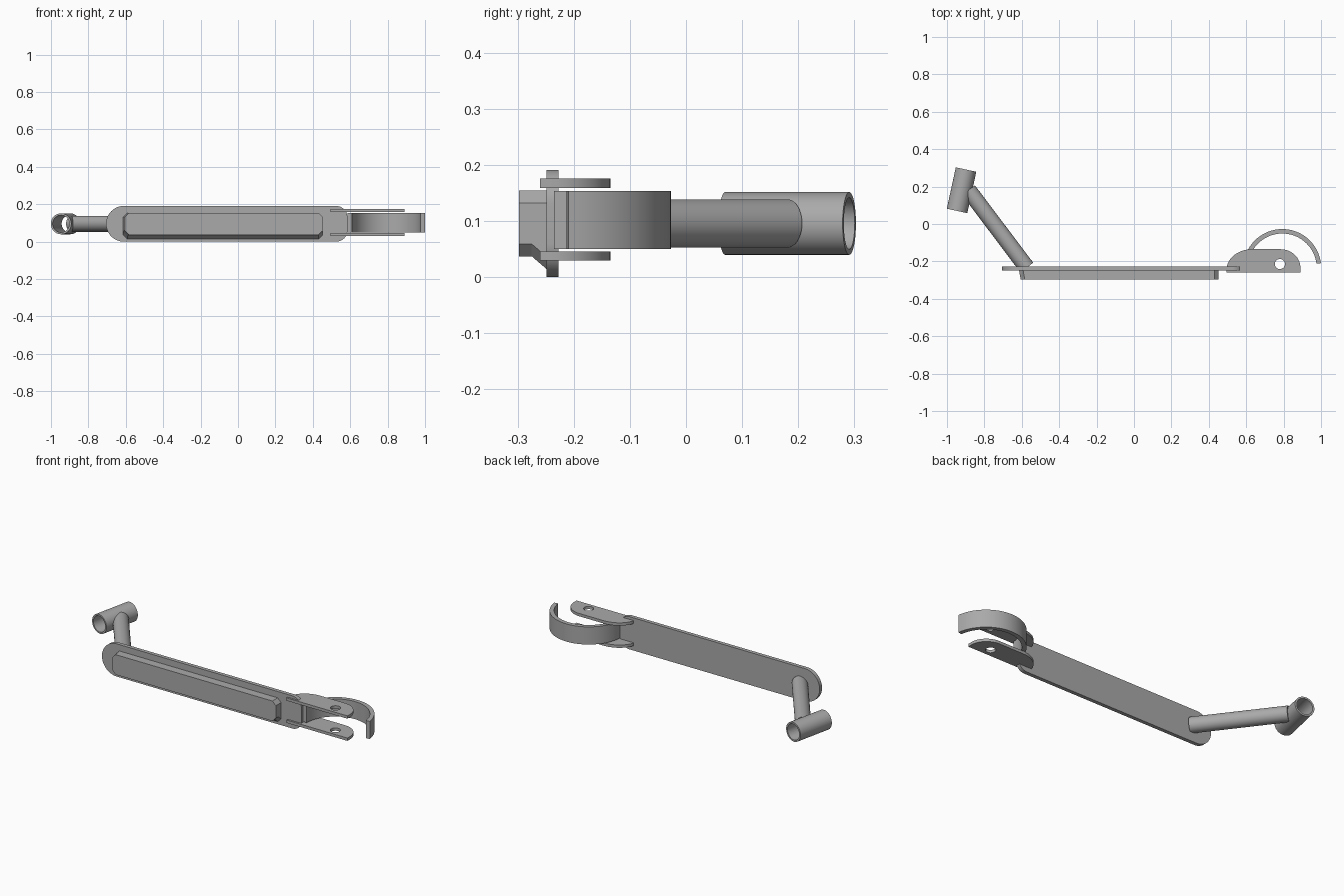
import bpy, bmesh, math
from mathutils import Matrix, Vector

if "Cube" in bpy.data.objects:
    bpy.data.objects.remove(bpy.data.objects["Cube"])

GREY = (0.4, 0.4, 0.4, 1)
metal = bpy.data.materials.new("plain grey")
metal.use_nodes = True
metal.diffuse_color = GREY
metal.node_tree.nodes["Principled BSDF"].inputs["Base Color"].default_value = GREY

MID = 0.0955          # height of the model's centre plane
UPRIGHT = Matrix.Rotation(math.pi / 2, 4, 'X')   # outline x,y becomes x,z


def arc(cx, cy, rx, start, end, steps=24, ry=None):
    """Points of an arc in degrees."""
    ry = ry or rx
    angles = [math.radians(start + (end - start) * i / steps) for i in range(steps + 1)]
    return [(cx + rx * math.cos(a), cy + ry * math.sin(a)) for a in angles]


def circle(radius, cx=0, cy=0, steps=40):
    return arc(cx, cy, radius, 0, 360, steps)[:-1]


def finish(obj):
    obj.data.materials.clear()
    obj.data.materials.append(metal)
    bpy.ops.object.select_all(action='DESELECT')
    obj.select_set(True)
    bpy.context.view_layer.objects.active = obj
    bpy.ops.object.shade_smooth_by_angle(angle=math.radians(30))
    return obj


def plate(name, outlines, thickness, matrix):
    """Extrude flat outlines; inner outlines become holes."""
    curve = bpy.data.curves.new(name, 'CURVE')
    curve.dimensions = '2D'
    curve.fill_mode = 'BOTH'
    curve.extrude = thickness / 2
    for points in outlines:
        spline = curve.splines.new('POLY')
        spline.points.add(len(points) - 1)
        for p, (x, y) in zip(spline.points, points):
            p.co = (x, y, 0, 1)
        spline.use_cyclic_u = True
    source = bpy.data.objects.new(name, curve)
    bpy.context.collection.objects.link(source)
    mesh = bpy.data.meshes.new_from_object(source.evaluated_get(bpy.context.evaluated_depsgraph_get()))
    bpy.data.objects.remove(source)
    bm = bmesh.new()
    bm.from_mesh(mesh)
    bmesh.ops.remove_doubles(bm, verts=bm.verts, dist=0.0001)
    bmesh.ops.recalc_face_normals(bm, faces=bm.faces)
    bm.transform(matrix)
    bm.to_mesh(mesh)
    bm.free()
    mesh.name = name
    obj = bpy.data.objects.new(name, mesh)
    bpy.context.collection.objects.link(obj)
    return finish(obj)


def tube(name, start, end, outlines):
    """Extrude round outlines between two points."""
    a, b = Vector(start), Vector(end)
    turn = (b - a).to_track_quat('Z', 'Y').to_matrix().to_4x4()
    return plate(name, outlines, (b - a).length, Matrix.Translation((a + b) / 2) @ turn)


# Deck: long plate, round at one end and round-cornered at the other
corner = 0.06
deck = (arc(-0.61, 0, MID, 90, 270, 32)
        + arc(0.585 - corner, corner - MID, corner, -90, 0, 12)
        + arc(0.585 - corner, MID - corner, corner, 0, 90, 12))
plate("deck", [deck], 0.022, Matrix.Translation((0, -0.238, MID)) @ UPRIGHT)


# Foot board: chamfered block with a sloping lower side
def chamfered(x0, x1, z0, z1, c):
    return [(x0 + c, z0), (x1 - c, z0), (x1, z0 + c), (x1, z1 - c),
            (x1 - c, z1), (x0 + c, z1), (x0, z1 - c), (x0, z0 + c)]


bm = bmesh.new()
front = [bm.verts.new((x, -0.298, z)) for x, z in chamfered(-0.605, 0.453, 0.037, 0.154, 0.022)]
middle = [bm.verts.new((x, -0.275, z)) for x, z in chamfered(-0.61, 0.453, 0.037, 0.154, 0.022)]
back = [bm.verts.new((x, -0.246, z)) for x, z in chamfered(-0.615, 0.453, 0.012, 0.154, 0.022)]
bm.faces.new(front)
bm.faces.new(back[::-1])
for ring_a, ring_b in ((front, middle), (middle, back)):
    for i in range(8):
        j = (i + 1) % 8
        bm.faces.new((ring_a[i], ring_a[j], ring_b[j], ring_b[i]))
bmesh.ops.recalc_face_normals(bm, faces=bm.faces)
mesh = bpy.data.meshes.new("foot_board")
bm.to_mesh(mesh)
bm.free()
board = bpy.data.objects.new("foot_board", mesh)
bpy.context.collection.objects.link(board)
finish(board)

# Wheel forks: two side plates with axle holes
fork = ([(0.495, -0.26), (0.89, -0.26)]
        + arc(0.785, -0.235, 0.105, 0, 90, 16, ry=0.1)
        + arc(0.63, -0.245, 0.135, 90, 180, 16, ry=0.11))
for name, z in (("left_fork", 0.167), ("right_fork", 0.0373)):
    plate(name, [fork, circle(0.027, 0.78, -0.214)], 0.0165, Matrix.Translation((0, 0, z)))

# Fender: curved band over the rear wheel
fender = arc(0.793, -0.235, 0.208, 7, 180, 40) + arc(0.793, -0.235, 0.184, 180, 7, 40)
plate("rear_fender", [fender], 0.103, Matrix.Translation((0, 0, 0.1017)))

# Neck and hollow head tube
tube("neck", (-0.573, -0.233, MID), (-0.885, 0.181, MID), [circle(0.043)])
tube("head_tube", (-0.946, 0.07, MID), (-0.898, 0.291, MID), [circle(0.056), circle(0.046)])
